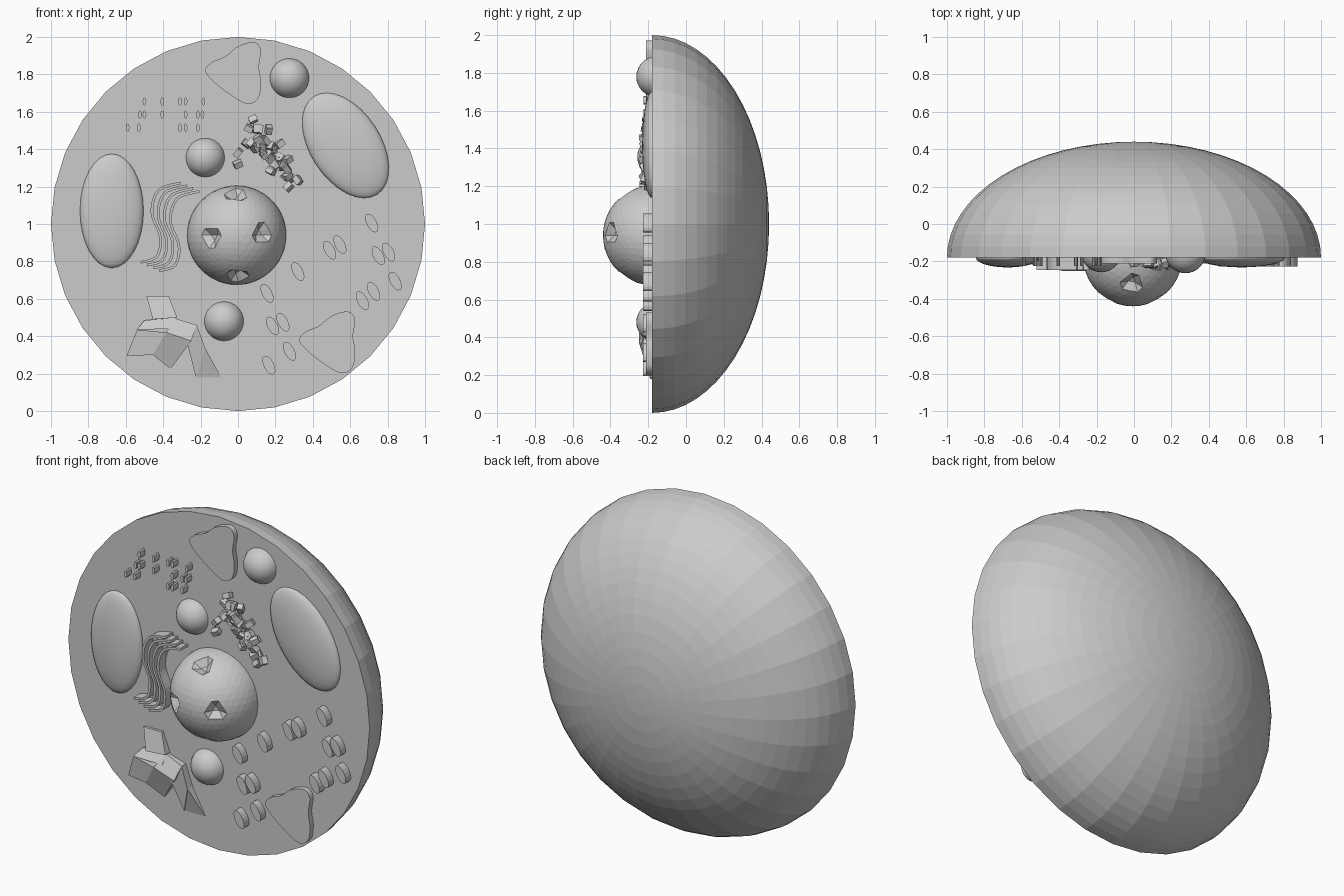
import bpy, bmesh, math, random
from mathutils import Vector, Matrix

if "Cube" in bpy.data.objects:
    bpy.data.objects.remove(bpy.data.objects["Cube"])

FACE = -0.18          # y of the flat cut face
random.seed(4)


def finish(name, bm, smooth=False):
    bmesh.ops.recalc_face_normals(bm, faces=bm.faces)
    me = bpy.data.meshes.new(name)
    bm.to_mesh(me)
    bm.free()
    for p in me.polygons:
        p.use_smooth = smooth
    ob = bpy.data.objects.new(name, me)
    bpy.context.collection.objects.link(ob)
    return ob


def add_prism(bm, pts, front):
    """Outline in x,z raised from the cut face; front is one y or a y per point."""
    ys = front if isinstance(front, (list, tuple)) else [front] * len(pts)
    a = [bm.verts.new((x, y, z)) for (x, z), y in zip(pts, ys)]
    b = [bm.verts.new((x, FACE + 0.005, z)) for x, z in pts]
    bm.faces.new(a)
    bm.faces.new(b[::-1])
    n = len(pts)
    for i in range(n):
        j = (i + 1) % n
        bm.faces.new((a[j], a[i], b[i], b[j]))


def oval(cx, cz, rx, rz, tilt=0, n=16):
    c, s = math.cos(tilt), math.sin(tilt)
    out = []
    for i in range(n):
        t = 2 * math.pi * i / n
        u, v = rx * math.cos(t), rz * math.sin(t)
        out.append((cx + u * c - v * s, cz + u * s + v * c))
    return out


def spline(pts, closed=False, steps=6):
    """Catmull-Rom through the points."""
    P = [Vector(p) for p in pts]
    n = len(P)
    get = (lambda i: P[i % n]) if closed else (lambda i: P[max(0, min(n - 1, i))])
    out = []
    for i in range(n if closed else n - 1):
        p0, p1, p2, p3 = (get(i + k) for k in (-1, 0, 1, 2))
        for k in range(steps):
            t = k / steps
            out.append(0.5 * (2 * p1 + (p2 - p0) * t + (2 * p0 - 5 * p1 + 4 * p2 - p3) * t * t
                              + (3 * p1 - p0 - 3 * p2 + p3) * t ** 3))
    if not closed:
        out.append(P[-1])
    return out


def ellipsoid(name, loc, radii, tilt=0):
    bm = bmesh.new()
    bmesh.ops.create_uvsphere(bm, u_segments=32, v_segments=16, radius=1)
    m = (Matrix.Translation(loc) @ Matrix.Rotation(tilt, 4, 'Y')
         @ Matrix.Diagonal((*radii, 1)))
    bm.transform(m)
    return finish(name, bm, True)


# Cell body: half ellipsoid with a flat front
bm = bmesh.new()
bmesh.ops.create_uvsphere(bm, u_segments=32, v_segments=32, radius=1)
bmesh.ops.delete(bm, geom=[v for v in bm.verts if v.co.z < -0.001], context='VERTS')
bm.faces.new([e.verts[0] for e in bm.edges if False] or
             sorted([v for v in bm.verts if v.co.z < 0.001],
                    key=lambda v: math.atan2(v.co.y, v.co.x)))
bm.transform(Matrix.Translation((0, FACE, 1)) @ Matrix.Diagonal((1, 0.62, 1, 1))
             @ Matrix.Rotation(-math.pi / 2, 4, 'X'))
finish("cell_body", bm)

# Nucleus with four pores
bm = bmesh.new()
bmesh.ops.create_icosphere(bm, subdivisions=4, radius=0.265)
for dx, dz in ((0, 0.222), (0, -0.222), (-0.145, 0), (0.14, 0)):
    d = Vector((dx, -math.sqrt(0.265 ** 2 - dx * dx - dz * dz), dz))
    near = sorted(bm.verts, key=lambda v: (v.co - d).length)[:3]
    for v in near:
        v.co *= 0.86
bm.transform(Matrix.Translation((-0.007, -0.175, 0.94)))
finish("nucleus", bm)

# Round vesicles
for i, (x, y, z) in enumerate(((0.275, -0.155, 1.78), (-0.175, -0.15, 1.355), (-0.075, -0.155, 0.48))):
    ellipsoid(f"vesicle_{i}", (x, y, z), (0.108, 0.108, 0.108))

# Mitochondria
ellipsoid("mitochondrion_left", (-0.675, FACE, 1.07), (0.17, 0.052, 0.305))
ellipsoid("mitochondrion_right", (0.575, FACE, 1.42), (0.188, 0.052, 0.312), -math.radians(33))

# Golgi: four thin wavy sheets
path = spline([(-0.52, 0.795), (-0.435, 0.825), (-0.415, 0.93),
               (-0.46, 1.06), (-0.425, 1.18), (-0.305, 1.22)])
bm = bmesh.new()
for k in range(4):
    line = [p + Vector((0.033 * k, -0.015 * k)) for p in path]
    left, right = [], []
    for i, p in enumerate(line):
        t = (line[min(i + 1, len(line) - 1)] - line[max(i - 1, 0)]).normalized()
        n = Vector((-t.y, t.x)) * 0.007
        left.append(p + n)
        right.append(p - n)
    add_prism(bm, left + right[::-1], -0.245)
finish("golgi_sheets", bm)

# Ribosomes: rows of tiny ovals
bm = bmesh.new()
rows = {1.655: (-0.5, -0.405, -0.31, -0.28, -0.185),
        1.585: (-0.525, -0.5, -0.405, -0.28, -0.215, -0.19),
        1.515: (-0.59, -0.53, -0.31, -0.28, -0.215)}
for z, xs in rows.items():
    for x in xs:
        add_prism(bm, oval(x, z, 0.01, 0.023, n=8), -0.225)
finish("ribosomes", bm)

# Tilted oval granules
bm = bmesh.new()
for x, z in ((0.715, 1.005), (0.545, 0.89), (0.49, 0.86), (0.805, 0.85), (0.75, 0.83),
             (0.32, 0.745), (0.84, 0.695), (0.725, 0.64), (0.665, 0.59), (0.155, 0.63),
             (0.24, 0.475), (0.185, 0.455), (0.275, 0.32), (0.165, 0.245)):
    add_prism(bm, oval(x, z, 0.027, 0.055, math.radians(28)), -0.228)
finish("granules", bm)

# Vacuoles: two copies of one soft outline
blob = spline([(-0.175, 1.82), (-0.13, 1.76), (-0.04, 1.69), (0.05, 1.642), (0.11, 1.675),
               (0.123, 1.76), (0.112, 1.84), (0.122, 1.93), (0.085, 1.972),
               (0.0, 1.95), (-0.07, 1.895), (-0.14, 1.865)], True, 5)
for name, off in (("vacuole_top", (0, 0)), ("vacuole_bottom", (0.503, -1.44))):
    bm = bmesh.new()
    add_prism(bm, [p + Vector(off) for p in blob], -0.212)
    finish(name, bm)

# Folded plates at lower left
bm = bmesh.new()
plates = [
    ([(-0.49, 0.615), (-0.37, 0.615), (-0.325, 0.5), (-0.455, 0.49)], (-0.195, -0.195, -0.225, -0.225)),
    ([(-0.5, 0.485), (-0.33, 0.5), (-0.34, 0.44), (-0.54, 0.435)], (-0.19, -0.19, -0.235, -0.22)),
    ([(-0.54, 0.435), (-0.385, 0.42), (-0.455, 0.3), (-0.595, 0.295)], (-0.22, -0.25, -0.225, -0.19)),
    ([(-0.335, 0.495), (-0.22, 0.46), (-0.25, 0.375), (-0.385, 0.42)], (-0.2, -0.22, -0.25, -0.25)),
    ([(-0.385, 0.42), (-0.25, 0.375), (-0.36, 0.225), (-0.455, 0.3)], (-0.25, -0.25, -0.185, -0.225)),
    ([(-0.22, 0.46), (-0.175, 0.335), (-0.225, 0.18), (-0.275, 0.375)], (-0.22, -0.23, -0.19, -0.25)),
    ([(-0.175, 0.335), (-0.09, 0.18), (-0.225, 0.18)], (-0.225, -0.182, -0.185)),
]
for pts, ys in plates:
    add_prism(bm, pts, list(ys))
finish("folded_plates", bm)

# Clump of small angular chips
bm = bmesh.new()
spots = [(0.08, 1.56), (0.06, 1.51), (0.27, 1.2), (0.32, 1.235), (0.28, 1.25), (0.0, 1.32), (0.0, 1.38)]
while len(spots) < 46:
    t = random.random()
    spots.append((0.08 + 0.17 * t + random.gauss(0, 0.032), 1.46 - 0.16 * t + random.gauss(0, 0.035)))
for x, z in spots:
    m = (Matrix.Translation((x, random.uniform(-0.222, -0.195), z))
         @ Matrix.Rotation(random.uniform(-1.2, 1.2), 4, 'Y')
         @ Matrix.Rotation(random.uniform(-0.6, 0.6), 4, 'X')
         @ Matrix.Rotation(random.uniform(-0.6, 0.6), 4, 'Z')
         @ Matrix.Diagonal((0.032, 0.035, 0.045, 1)))
    bmesh.ops.create_cube(bm, size=1, matrix=m)
finish("chip_clump", bm)
